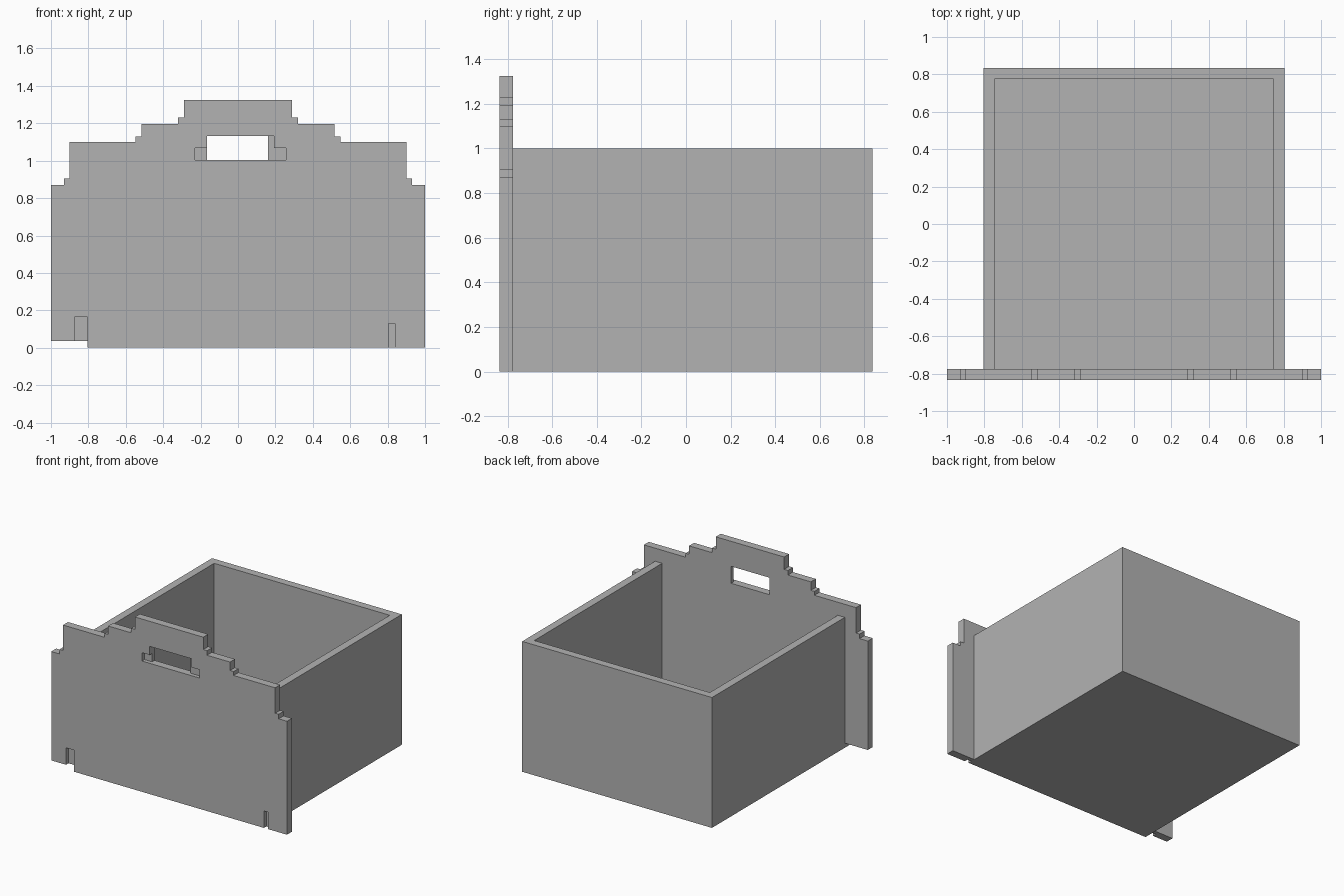
import bpy
import bmesh

cube = bpy.data.objects.get("Cube")
if cube:
    bpy.data.objects.remove(cube, do_unlink=True)

FRONT, PLATE_BACK, BACK = -0.835, -0.775, 0.835
HALF, WALL = 0.805, 0.06

grey = bpy.data.materials.new("plain_grey")
grey.use_nodes = True
grey.diffuse_color = (0.45, 0.45, 0.45, 1)
grey.node_tree.nodes["Principled BSDF"].inputs["Base Color"].default_value = (0.45, 0.45, 0.45, 1)


def prism(name, outline, y0, y1):
    """Extrude an x-z outline from y0 to y1."""
    bm = bmesh.new()
    face = bm.faces.new([bm.verts.new((x, y0, z)) for x, z in outline])
    moved = bmesh.ops.extrude_face_region(bm, geom=[face])["geom"]
    verts = [v for v in moved if isinstance(v, bmesh.types.BMVert)]
    bmesh.ops.translate(bm, verts=verts, vec=(0, y1 - y0, 0))
    bmesh.ops.recalc_face_normals(bm, faces=bm.faces[:])
    mesh = bpy.data.meshes.new(name)
    bm.to_mesh(mesh)
    bm.free()
    mesh.materials.append(grey)
    obj = bpy.data.objects.new(name, mesh)
    bpy.context.collection.objects.link(obj)
    return obj


def rect(x0, x1, z0, z1):
    return [(x0, z0), (x1, z0), (x1, z1), (x0, z1)]


def cut(target, outline, y0, y1):
    """Subtract an extruded outline from the target."""
    cutter = prism("cutter", outline, y0, y1)
    cutter.hide_render = True
    mod = target.modifiers.new("cut", "BOOLEAN")
    mod.operation = "DIFFERENCE"
    mod.solver = "EXACT"
    mod.object = cutter
    bpy.context.view_layer.objects.active = target
    bpy.ops.object.modifier_apply(modifier=mod.name)
    bpy.data.objects.remove(cutter, do_unlink=True)


# Stepped front plate: one stair profile, mirrored to the other side
stairs = [(1, 0.87), (0.93, 0.87), (0.93, 0.905), (0.90, 0.905), (0.90, 1.10),
          (0.547, 1.10), (0.547, 1.13), (0.517, 1.13), (0.517, 1.195),
          (0.322, 1.195), (0.322, 1.23), (0.29, 1.23), (0.29, 1.325)]
left_stairs = [(-x, z) for x, z in reversed(stairs)]
foot = [(-1, 0.035), (-HALF, 0.035), (-HALF, 0), (1, 0)]
plate = prism("front_plate", stairs + left_stairs + foot, FRONT, PLATE_BACK)

# Handle window goes right through
cut(plate, rect(-0.165, 0.16, 1.003, 1.133), FRONT - 0.1, PLATE_BACK + 0.1)

# Shallow recesses beside the window and at the lower corners
recess_back = (FRONT + PLATE_BACK) / 2
for outline in (
    rect(-0.23, -0.15, 1.003, 1.067),
    [(0.15, 1.003), (0.257, 1.003), (0.257, 1.067), (0.192, 1.067), (0.192, 1.133), (0.15, 1.133)],
    rect(-0.875, -HALF, -0.1, 0.165),
    rect(HALF, 0.84, -0.1, 0.13),
):
    cut(plate, outline, FRONT - 0.1, recess_back)

# Open box behind the plate, which closes its front
box = prism("open_box", rect(-HALF, HALF, 0, 1), PLATE_BACK, BACK)
inner = HALF - WALL
cut(box, rect(-inner, inner, WALL, 1.2), PLATE_BACK - 0.1, BACK - WALL)
